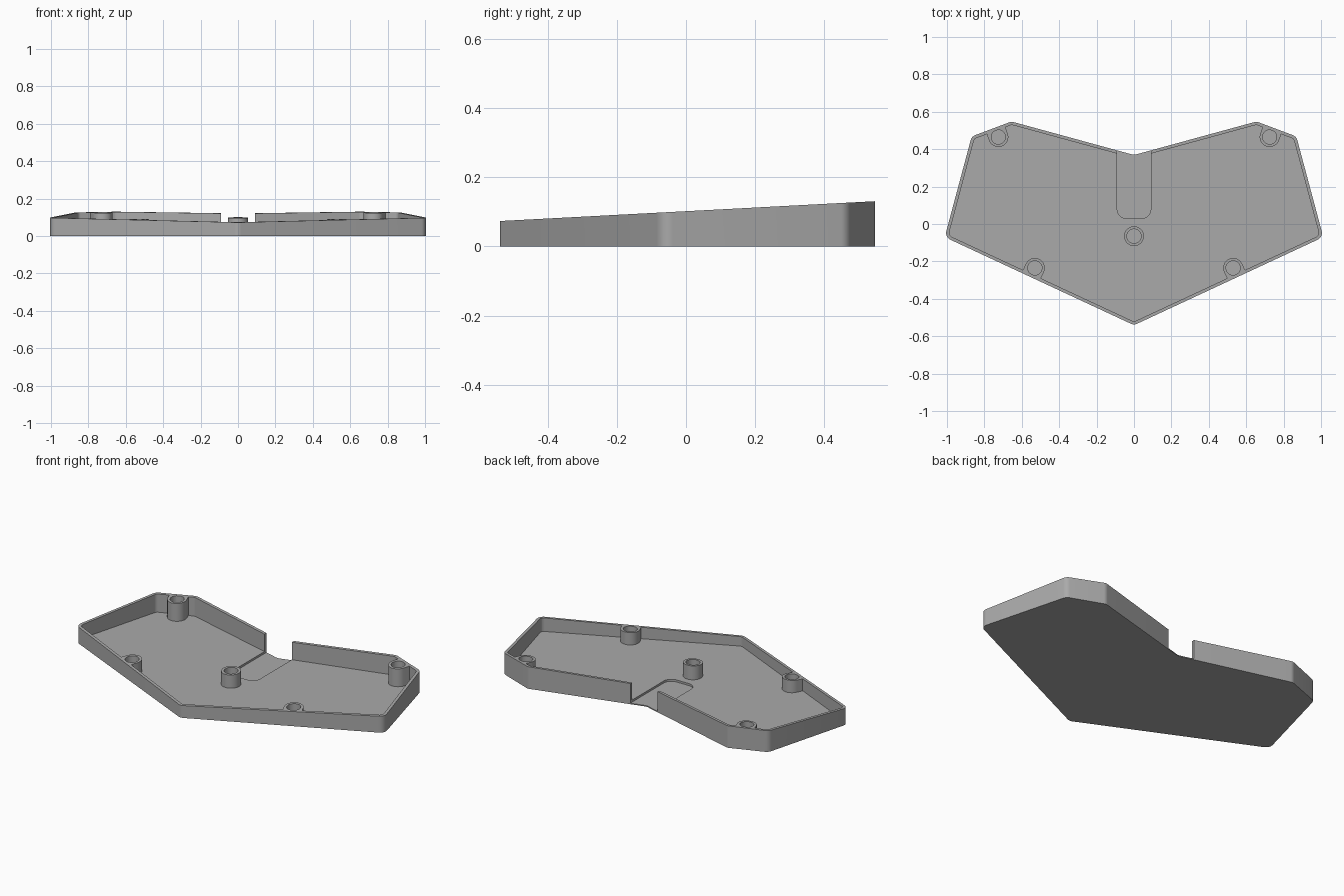
import bpy, bmesh, math
from mathutils import Vector

if "Cube" in bpy.data.objects:
    bpy.data.objects.remove(bpy.data.objects["Cube"])

WALL, FLOOR, RECESS = 0.017, 0.018, 0.006
BOSS_R, HOLE_R = 0.053, 0.038

grey = bpy.data.materials.new("mid grey")
grey.diffuse_color = (0.4, 0.4, 0.4, 1)
grey.use_nodes = True
grey.node_tree.nodes["Principled BSDF"].inputs["Base Color"].default_value = grey.diffuse_color


def rim(x, y):
    """Height of the sloping rim plane."""
    return 0.1015 + 0.0528 * y


def rounded(points, radius, inset=0.0, steps=8):
    """Counter-clockwise polygon, inset and with filleted corners."""
    pts = [Vector(p) for p in points]
    out = []
    for i, p in enumerate(pts):
        a = (pts[i - 1] - p).normalized()
        b = (pts[(i + 1) % len(pts)] - p).normalized()
        turn = 1 if (-a).cross(b) > 0 else -1
        half = a.angle(b) / 2
        bis = (a + b).normalized()
        r = radius - turn * inset
        corner = p + bis * turn * inset / math.sin(half)
        centre = corner + bis * r / math.sin(half)
        start = math.atan2(-bis.y, -bis.x)
        sweep = math.pi / 2 - half
        for k in range(steps + 1):
            t = start + turn * sweep * (2 * k / steps - 1)
            out.append(centre + Vector((math.cos(t), math.sin(t))) * r)
    return out


def prism(name, profile, bottom, top):
    """Extrude a profile from a flat bottom up to a height function."""
    bm = bmesh.new()
    low = [bm.verts.new((x, y, bottom)) for x, y in profile]
    high = [bm.verts.new((x, y, top(x, y))) for x, y in profile]
    bm.faces.new(low[::-1])
    bm.faces.new(high)
    n = len(low)
    for i in range(n):
        j = (i + 1) % n
        bm.faces.new((low[i], low[j], high[j], high[i]))
    mesh = bpy.data.meshes.new(name)
    bm.to_mesh(mesh)
    bm.free()
    mesh.materials.append(grey)
    ob = bpy.data.objects.new(name, mesh)
    bpy.context.collection.objects.link(ob)
    return ob


def cut(target, cutter):
    mod = target.modifiers.new("cut", 'BOOLEAN')
    mod.operation, mod.solver, mod.object = 'DIFFERENCE', 'EXACT', cutter
    cutter.hide_render = True
    cutter.display_type = 'WIRE'


def smooth(ob):
    bpy.ops.object.select_all(action='DESELECT')
    ob.select_set(True)
    bpy.context.view_layer.objects.active = ob
    bpy.ops.object.shade_smooth_by_angle(angle=math.radians(25))


def high(x, y):
    return 0.3


# Tray outline, mirrored about x = 0
right = [(1.012, -0.07), (0.868, 0.468), (0.655, 0.548)]
outline = [(0, -0.541)] + right + [(0, 0.369)] + [(-x, y) for x, y in right[::-1]]

# Tray with sloping rim
tray = prism("tray", rounded(outline, 0.04), 0, rim)
cut(tray, prism("cavity_cutter", rounded(outline, 0.04, WALL), FLOOR, high))

# Cable gap in the back wall with a shallow recess in the floor
gap = [(-0.09, 0.03), (0.09, 0.03), (0.09, 0.6), (-0.09, 0.6)]
cut(tray, prism("gap_cutter", rounded(gap, 0.05), RECESS, high))
smooth(tray)


def boss(name, x, y, facing=None):
    """Hollow screw boss; with a facing angle it gets a flat root into the wall."""
    n = 48
    circle = lambda r: [(x + r * math.cos(2 * math.pi * i / n),
                         y + r * math.sin(2 * math.pi * i / n)) for i in range(n)]
    profile = circle(BOSS_R)
    if facing is not None:
        d = Vector((math.cos(facing), math.sin(facing)))
        side = Vector((-d.y, d.x))
        c = Vector((x, y))
        profile = [c + d * 0.04 - side * BOSS_R, c + d * 0.04 + side * BOSS_R]
        for i in range(25):
            t = math.pi * i / 24
            profile.append(c + side * BOSS_R * math.cos(t) - d * BOSS_R * math.sin(t))
    ob = prism(name, profile, 0.01, rim)
    cut(ob, prism(name + "_hole_cutter", circle(HOLE_R), FLOOR, high))
    smooth(ob)


# Screw bosses
boss("centre_boss", 0, -0.065)
for s, label in ((-1, "left"), (1, "right")):
    boss(label + "_front_boss", s * 0.53, -0.235, math.atan2(-0.906, s * 0.422))
    boss(label + "_back_boss", s * 0.725, 0.465, math.atan2(0.936, s * 0.352))
